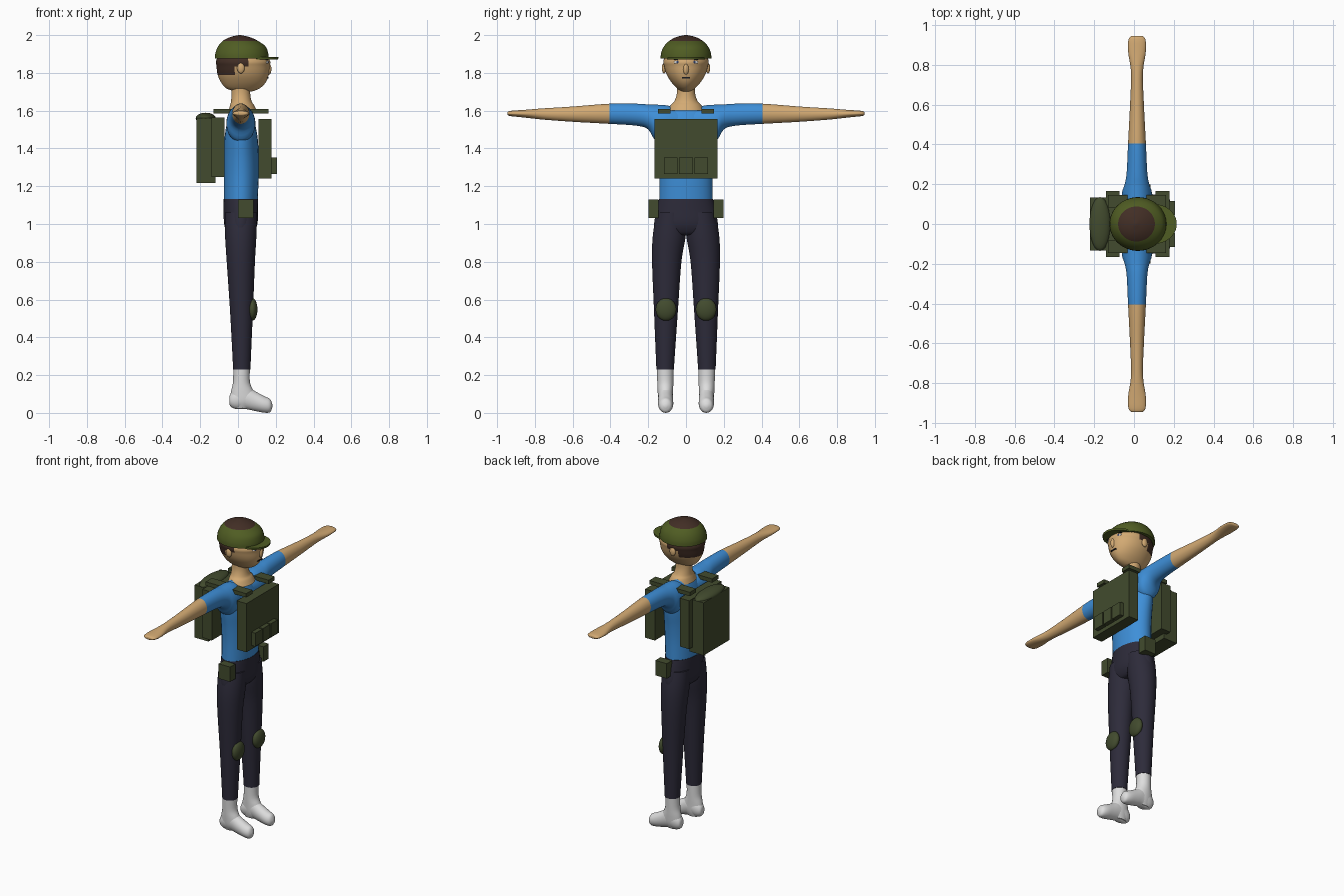
import bpy, bmesh, math
from mathutils import Vector, Matrix

if "Cube" in bpy.data.objects:
    bpy.data.objects.remove(bpy.data.objects["Cube"])


def paint(name, r, g, b):
    lin = [((c / 255 + 0.055) / 1.055) ** 2.4 for c in (r, g, b)] + [1]
    m = bpy.data.materials.new(name)
    m.use_nodes = True
    m.diffuse_color = lin
    m.node_tree.nodes["Principled BSDF"].inputs["Base Color"].default_value = lin
    return m


skin = paint("tan_skin", 211, 170, 115)
blue = paint("blue_shirt", 62, 143, 216)
navy = paint("dark_trousers", 45, 43, 58)
white = paint("white_sock", 222, 222, 222)
green = paint("gear_green", 66, 75, 46)
olive = paint("cap_olive", 80, 93, 35)
brown = paint("brown_hair", 66, 46, 37)
black = paint("black_detail", 25, 25, 30)
iris = paint("iris_blue", 45, 60, 100)


def finish(bm, name, mats, rule=None):
    bmesh.ops.recalc_face_normals(bm, faces=bm.faces)
    if rule:
        for f in bm.faces:
            f.material_index = int(rule(f.calc_center_median()))
    me = bpy.data.meshes.new(name)
    bm.to_mesh(me)
    bm.free()
    for m in mats:
        me.materials.append(m)
    me.shade_smooth()
    me.set_sharp_from_angle(angle=math.radians(40))
    ob = bpy.data.objects.new(name, me)
    bpy.context.collection.objects.link(ob)
    return ob


def smooth_rows(rows, steps):
    """Pass a soft curve through the given cross-sections."""
    rows = [Vector(r) for r in rows]
    out = []
    for i in range(len(rows) - 1):
        p1, p2 = rows[i], rows[i + 1]
        p0, p3 = rows[max(i - 1, 0)], rows[min(i + 2, len(rows) - 1)]
        for s in range(steps):
            t = s / steps
            out.append(0.5 * (2 * p1 + (p2 - p0) * t + (2 * p0 - 5 * p1 + 4 * p2 - p3) * t * t
                              + (3 * p1 - p0 - 3 * p2 + p3) * t ** 3))
    return out + [rows[-1]]


def loft(name, axis, rows, mats, rule=None, sides=32, steps=4, mirror=False):
    """Rows are (position, a_min, a_max, b_min, b_max) across the axis."""
    bm = bmesh.new()
    rings = []
    for t, a0, a1, b0, b1 in smooth_rows(rows, steps):
        ring = []
        for k in range(sides):
            w = math.tau * (k + 0.5) / sides
            a = (a0 + a1) / 2 + (a1 - a0) / 2 * math.cos(w)
            b = (b0 + b1) / 2 + (b1 - b0) / 2 * math.sin(w)
            co = {"x": (t, a, b), "y": (a, t, b), "z": (a, b, t)}[axis]
            ring.append(bm.verts.new((co[0], -co[1] if mirror else co[1], co[2])))
        rings.append(ring)
    for r, s in zip(rings, rings[1:]):
        for k in range(sides):
            n = (k + 1) % sides
            bm.faces.new((r[k], r[n], s[n], s[k]))
    bm.faces.new(rings[0])
    bm.faces.new(rings[-1])
    return finish(bm, name, mats, rule)


def box(name, lo, hi, mat):
    lo, hi = Vector(lo), Vector(hi)
    bm = bmesh.new()
    bmesh.ops.create_cube(bm, size=1)
    size = hi - lo
    bmesh.ops.transform(bm, matrix=Matrix.Translation((lo + hi) / 2)
                        @ Matrix.Diagonal((*size, 1)), verts=bm.verts)
    return finish(bm, name, [mat])


def ball(name, centre, radii, mat):
    bm = bmesh.new()
    bmesh.ops.create_uvsphere(bm, u_segments=24, v_segments=14, radius=1)
    bmesh.ops.transform(bm, matrix=Matrix.Translation(centre)
                        @ Matrix.Diagonal((*radii, 1)), verts=bm.verts)
    return finish(bm, name, [mat])


def round_z(rows):
    return [(z, x0, x1, -y, y) for z, x0, x1, y in rows]


# Torso, pelvis and neck
loft("shirt_torso", "z", round_z([
    (1.13, -.075, .105, .142), (1.25, -.075, .11, .142), (1.35, -.075, .11, .15),
    (1.45, -.072, .105, .165), (1.53, -.06, .09, .165), (1.6, -.04, .065, .12),
    (1.63, -.02, .05, .08)]), [blue])
loft("trouser_hips", "z", round_z([
    (1.132, -.077, .107, .144), (1.08, -.076, .106, .156), (1.0, -.074, .103, .17),
    (.95, -.055, .08, .165), (.94, -.03, .05, .13)]), [navy])
loft("neck", "z", round_z([
    (1.6, -.05, .1, .095), (1.63, -.042, .085, .08), (1.65, -.037, .072, .062),
    (1.69, -.035, .065, .049), (1.75, -.035, .065, .048)]), [skin])

# Head with painted hair, and cap with an open crown
loft("head", "z", round_z([
    (1.70, .01, .06, .016), (1.705, -.025, .085, .03), (1.72, -.065, .118, .05),
    (1.75, -.09, .147, .077), (1.79, -.108, .163, .102), (1.835, -.114, .168, .116),
    (1.87, -.114, .167, .118), (1.95, -.07, .11, .08)]), [skin, brown],
    lambda c: (c.z > 1.79 and c.x < -.015) or (c.z > 1.835 and c.x < .05), sides=48)
loft("cap", "z", round_z([
    (1.875, -.123, .163, .135), (1.905, -.12, .16, .132), (1.94, -.106, .146, .117),
    (1.97, -.08, .105, .088), (1.99, -.04, .06, .05), (2.0, .005, .015, .006)]),
    [olive, brown], lambda c: c.z > 1.97, sides=48)
loft("cap_brim", "z", round_z([
    (1.872, -.01, .213, .1), (1.884, -.01, .215, .1)]), [olive], steps=1)

# Face
ball("nose", (.163, 0, 1.82), (.014, .015, .03), skin)
box("mouth", (.153, -.022, 1.771), (.162, .022, 1.778), black)

for side, s in (("left", 1), ("right", -1)):
    flip = s < 0
    ball(side + "_ear", (.015, s * .116, 1.825), (.02, .012, .028), skin)
    ball(side + "_eye_white", (.15, s * .044, 1.856), (.01, .02, .009), white)
    ball(side + "_iris", (.157, s * .042, 1.856), (.006, .01, .009), iris)
    box(side + "_brow", (.145, s * .044 - .02, 1.868), (.158, s * .044 + .02, 1.874), black)

    # Arm: sleeve up to the elbow, then bare skin
    loft(side + "_arm", "y", [
        (0, -.04, .07, 1.5, 1.6), (.1, -.06, .09, 1.44, 1.628), (.16, -.06, .09, 1.44, 1.632),
        (.2, -.047, .077, 1.5, 1.633), (.26, -.037, .067, 1.52, 1.637),
        (.405, -.03, .06, 1.53, 1.637), (.6, -.02, .05, 1.541, 1.622),
        (.76, -.015, .045, 1.553, 1.612), (.86, -.029, .059, 1.564, 1.604),
        (.92, -.029, .059, 1.57, 1.6), (.942, -.018, .048, 1.575, 1.595),
        (.946, 0, .03, 1.582, 1.588)], [blue, skin], lambda c: abs(c.y) > .405, mirror=flip)

    # Leg, sock and foot
    loft(side + "_trouser_leg", "z", [
        (1.06, -.07, .1, .0, .155), (.94, -.069, .098, .001, .176),
        (.8, -.06, .09, .024, .18), (.55, -.043, .08, .042, .17),
        (.35, -.032, .071, .056, .162), (.23, -.026, .066, .064, .157)], [navy], mirror=flip)
    loft(side + "_sock", "z", [
        (.232, -.025, .063, .066, .155), (.16, -.027, .064, .067, .152),
        (.11, -.038, .085, .068, .15), (.06, -.042, .1, .07, .145),
        (.025, -.02, .06, .08, .13)], [white], mirror=flip)
    loft(side + "_foot", "x", [
        (-.046, .1, .115, .06, .075), (-.04, .083, .132, .035, .1), (-.01, .071, .144, .02, .13),
        (.04, .069, .147, .02, .145), (.09, .068, .148, .01, .115), (.14, .068, .147, .001, .088),
        (.17, .078, .138, .004, .073), (.182, .1, .117, .03, .045)], [white], mirror=flip)
    ball(side + "_knee_pad", (.076, s * .106, .548), (.027, .055, .06), green)

    # Hip pouch and shoulder strap
    box(side + "_hip_pouch", (0, s * .172 - .027, 1.033), (.082, s * .172 + .027, 1.13), green)
    box(side + "_shoulder_strap", (-.13, s * .115 - .032, 1.585), (.162, s * .115 + .032, 1.61), green)

# Vest plates, front pouches and backpack
box("front_plate", (.108, -.167, 1.24), (.178, .167, 1.557), green)
box("back_plate", (-.14, -.167, 1.25), (-.072, .167, 1.565), green)
for i in (-1, 0, 1):
    box(f"chest_pouch_{i + 2}", (.17, i * .08 - .036, 1.265), (.206, i * .08 + .036, 1.352), green)
box("backpack", (-.22, -.133, 1.217), (-.12, .133, 1.56), green)
ball("bedroll", (-.171, 0, 1.56), (.053, .135, .029), green)
